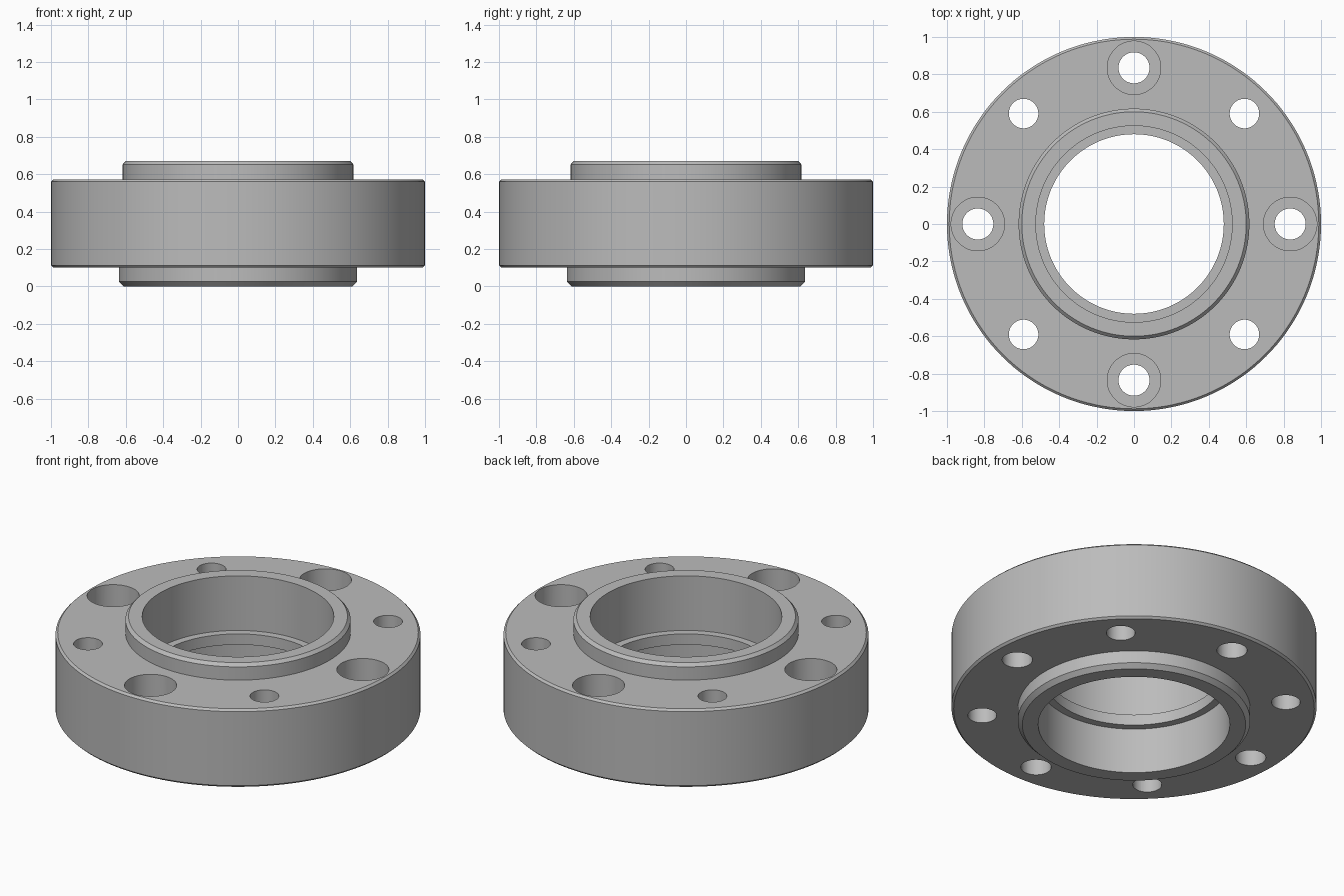
import bpy, bmesh, math

cube = bpy.data.objects.get("Cube")
if cube:
    bpy.data.objects.remove(cube, do_unlink=True)

steel = bpy.data.materials.new("grey_steel")
steel.use_nodes = True
GREY = (0.5, 0.5, 0.5, 1)
steel.diffuse_color = GREY
steel.node_tree.nodes["Principled BSDF"].inputs["Base Color"].default_value = GREY


def lathe(name, profile, segments, centre=(0, 0)):
    """Spin a closed (radius, z) profile; points on the axis become caps."""
    bm = bmesh.new()
    rings = []
    for r, z in profile:
        ring = []
        for i in range(segments):
            a = 2 * math.pi * i / segments
            ring.append(bm.verts.new((centre[0] + r * math.cos(a),
                                      centre[1] + r * math.sin(a), z)))
        rings.append(ring)
    for k, low in enumerate(rings):
        high = rings[(k + 1) % len(rings)]
        for i in range(segments):
            j = (i + 1) % segments
            bm.faces.new((low[i], low[j], high[j], high[i]))
    bmesh.ops.remove_doubles(bm, verts=bm.verts, dist=1e-5)
    bmesh.ops.recalc_face_normals(bm, faces=bm.faces)
    mesh = bpy.data.meshes.new(name)
    bm.to_mesh(mesh)
    bm.free()
    obj = bpy.data.objects.new(name, mesh)
    bpy.context.collection.objects.link(obj)
    mesh.materials.append(steel)
    return obj


def cut(body, name, profile, centre):
    """Drill a round shape out of the body."""
    cutter = lathe(name, [(0, profile[0][1])] + profile + [(0, profile[-1][1])],
                   48, centre)
    cutter.hide_render = True
    mod = body.modifiers.new(name, 'BOOLEAN')
    mod.operation = 'DIFFERENCE'
    mod.solver = 'EXACT'
    mod.object = cutter
    bpy.context.view_layer.objects.active = body
    bpy.ops.object.modifier_apply(modifier=name)
    bpy.data.objects.remove(cutter, do_unlink=True)


# Flange with a chamfered collar on each side and a ridge inside the bore
body = lathe("flange_body", [
    (0.612, 0), (0.637, 0.025), (0.637, 0.1),
    (0.988, 0.1), (1, 0.112), (1, 0.56), (0.988, 0.572),
    (0.617, 0.572), (0.617, 0.652), (0.6, 0.67),
    (0.525, 0.67), (0.525, 0.34), (0.48, 0.34),
    (0.48, 0.275), (0.525, 0.275), (0.525, 0),
], 144)

# Counterbored bolt holes on the axes, plain holes on the diagonals
for i in range(4):
    a = i * math.pi / 2
    cut(body, "bolt_hole",
        [(0.083, -0.1), (0.083, 0.39), (0.143, 0.39), (0.143, 0.8)],
        (0.835 * math.cos(a), 0.835 * math.sin(a)))
    a += math.pi / 4
    cut(body, "plain_hole", [(0.079, -0.1), (0.079, 0.8)],
        (0.835 * math.cos(a), 0.835 * math.sin(a)))

# Smooth walls, sharp rims
bpy.ops.object.select_all(action='DESELECT')
body.select_set(True)
bpy.context.view_layer.objects.active = body
bpy.ops.object.shade_smooth_by_angle(angle=math.radians(30))
